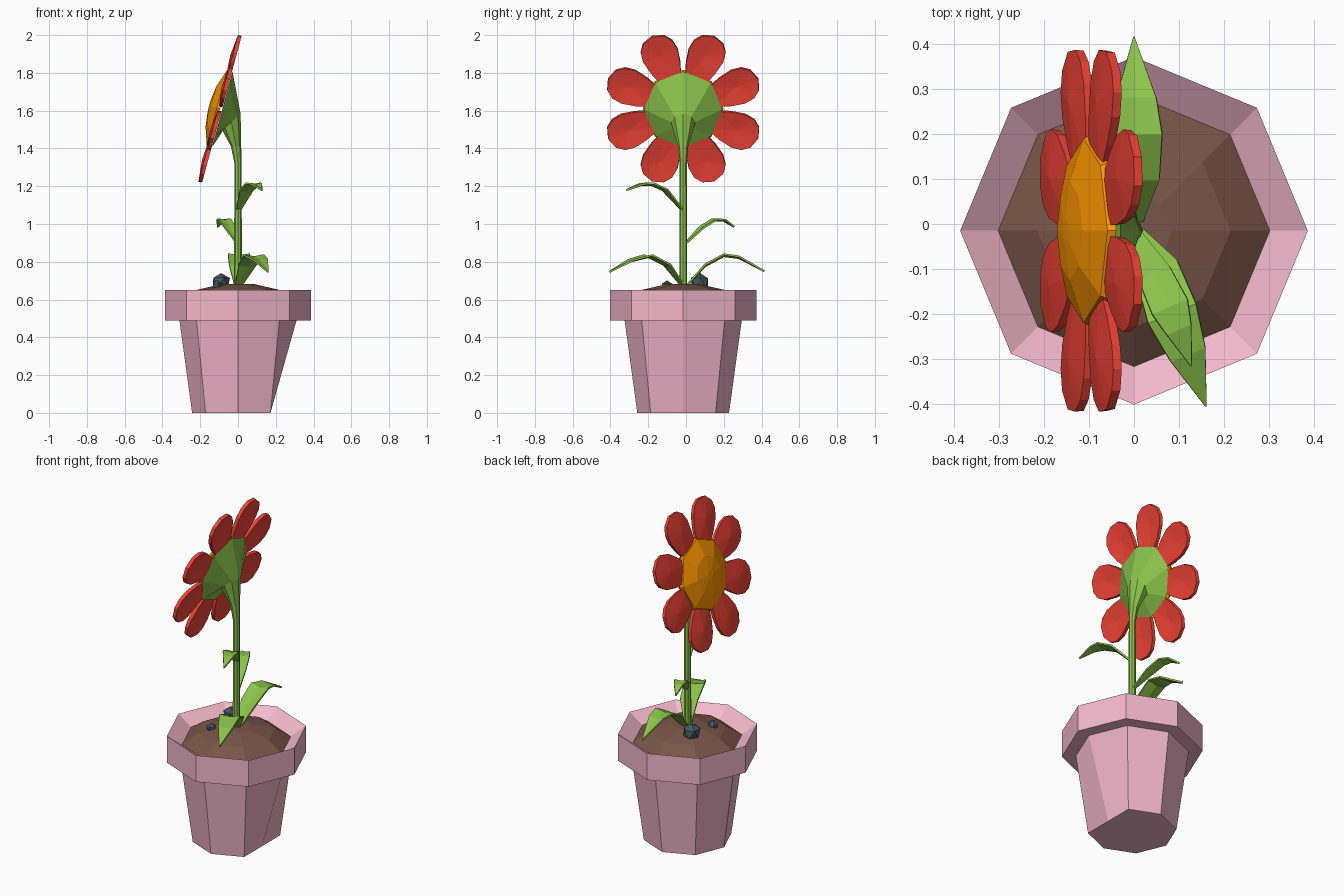
import bpy, bmesh, random
from math import cos, sin, pi, tau
from mathutils import Vector

if "Cube" in bpy.data.objects:
    bpy.data.objects.remove(bpy.data.objects["Cube"])

random.seed(4)
YC = -0.015                      # pot and stem axis


def mat(name, rgb):
    m = bpy.data.materials.new(name)
    m.diffuse_color = (*rgb, 1)
    m.use_nodes = True
    m.node_tree.nodes["Principled BSDF"].inputs["Base Color"].default_value = m.diffuse_color
    return m


PINK = mat("pink_clay", (0.90, 0.48, 0.60))
SOIL = mat("soil_brown", (0.19, 0.09, 0.065))
GREEN = mat("leaf_green", (0.26, 0.55, 0.07))
RED = mat("petal_red", (0.88, 0.056, 0.037))
GOLD = mat("centre_orange", (1.0, 0.31, 0.0))
STONE = mat("stone_grey", (0.06, 0.10, 0.13))


def make(name, verts, faces, material, thick=0):
    me = bpy.data.meshes.new(name)
    me.from_pydata([tuple(v) for v in verts], [], faces)
    bm = bmesh.new()
    bm.from_mesh(me)
    bmesh.ops.recalc_face_normals(bm, faces=bm.faces)
    bm.to_mesh(me)
    bm.free()
    me.materials.append(material)
    ob = bpy.data.objects.new(name, me)
    bpy.context.collection.objects.link(ob)
    if thick:
        s = ob.modifiers.new("thickness", "SOLIDIFY")
        s.thickness, s.offset = thick, 0
    return ob


def ring(c, r, n, u=Vector((1, 0, 0)), v=Vector((0, 1, 0))):
    return [Vector(c) + r * (cos(tau * i / n) * u + sin(tau * i / n) * v) for i in range(n)]


def loft(name, rings, material, start=False, end=False):
    n = len(rings[0])
    verts = [p for r in rings for p in r]
    faces = [(k * n + i, k * n + (i + 1) % n, (k + 1) * n + (i + 1) % n, (k + 1) * n + i)
             for k in range(len(rings) - 1) for i in range(n)]
    if start:
        faces.append(tuple(range(n)))
    if end:
        faces.append(tuple(range(len(verts) - n, len(verts))))
    return make(name, verts, faces, material)


# Pot: eight-sided, with one corner of the base cut flat
pot = [ring((0, YC, z), r, 8) for r, z in
       [(0.243, 0), (0.31, 0.49), (0.387, 0.49), (0.387, 0.65), (0.30, 0.59)]]
pot[0][0].x = 0.172
loft("pot", pot, PINK, start=True)

# Soil mound
loft("soil", [ring((0, YC, z), r, 8) for r, z in
              [(0.305, 0.59), (0.215, 0.652), (0.085, 0.682)]], SOIL, end=True)

# Stones half sunk in the soil
for name, loc, r in [("large_stone", (-0.09, 0.075, 0.69), 0.053),
                     ("small_stone", (-0.11, -0.10, 0.67), 0.03)]:
    bm = bmesh.new()
    bmesh.ops.create_icosphere(bm, subdivisions=1, radius=r)
    for v in bm.verts:
        v.co = v.co * random.uniform(0.88, 1.1) + Vector(loc)
    me = bpy.data.meshes.new(name)
    bm.to_mesh(me)
    bm.free()
    me.materials.append(STONE)
    bpy.context.collection.objects.link(bpy.data.objects.new(name, me))

# Flower frame: the head faces -x, tilted upward
C = Vector((-0.095, YC, 1.61))
U = Vector((0.26, 0, 0.965)).normalized()
V = Vector((0, 1, 0))
N = Vector((-0.965, 0, 0.26)).normalized()

# Stem, flaring into the cup behind the flower
U2 = Vector((0.75, 0, 0.66))
X = Vector((1, 0, 0))
loft("stem", [ring((0, YC, 0.64), 0.021, 8, X, V),
              ring((0, YC, 1.32), 0.019, 8, X, V),
              ring((-0.01, YC, 1.41), 0.027, 8, X, V),
              ring((-0.035, YC, 1.54), 0.065, 8, U2, V),
              ring(C - N * 0.012, 0.208, 8, U, V)], GREEN, start=True, end=True)

# Domed flower centre
loft("flower_centre", [ring(C + N * h, r, 8, U, V) for r, h in
                       [(0.214, 0.0), (0.205, 0.018), (0.11, 0.05), (0.025, 0.06)]],
     GOLD, start=True, end=True)

# Petals: half outline (distance from centre, half width), mirrored
half = [(0.15, 0.05), (0.24, 0.083), (0.315, 0.098), (0.37, 0.09), (0.41, 0.06)]
outline = half + [(0.43, 0)] + [(a, -p) for a, p in reversed(half)]
for k in range(8):
    t = pi / 8 + k * pi / 4
    d, e = cos(t) * U + sin(t) * V, -sin(t) * U + cos(t) * V
    pts = [C + d * a + e * p for a, p in outline] + [C + d * 0.31 + N * 0.012]
    m = len(outline)
    make(f"petal_{k + 1}", pts, [(i, (i + 1) % m, m) for i in range(m)], RED, 0.02)


# Leaves: arched folded blades following a centre line, pointed at the tip
def leaf(name, path, widths):
    side = (Vector(path[-1]) - Vector(path[0])).cross(Vector((0, 0, 1))).normalized()
    verts, faces = [], []
    for p, w in zip(path, widths):
        p = Vector(p)
        verts += [p + side * w, p - Vector((0, 0, 0.18 * w)), p - side * w]
    for k in range(len(path) - 1):
        for j in (0, 1):
            a = 3 * k + j
            faces.append((a, a + 1, a + 4, a + 3))
    make(name, verts, faces, GREEN, 0.01)


leaf("lower_leaf_front", [(0.0, -0.015, 0.67), (0.05, -0.10, 0.785), (0.085, -0.20, 0.835),
                          (0.12, -0.29, 0.81), (0.16, -0.405, 0.747)],
     [0.018, 0.05, 0.058, 0.042, 0.002])
leaf("lower_leaf_back", [(0.0, 0.0, 0.67), (0.005, 0.10, 0.785), (0.005, 0.20, 0.84),
                         (0.005, 0.28, 0.828), (0.0, 0.415, 0.75)],
     [0.018, 0.052, 0.058, 0.045, 0.002])
leaf("upper_leaf_front", [(0.0, -0.015, 1.07), (0.045, -0.11, 1.18), (0.08, -0.185, 1.215),
                          (0.10, -0.235, 1.212), (0.127, -0.315, 1.18)],
     [0.012, 0.038, 0.043, 0.03, 0.002])
leaf("upper_leaf_back", [(0.0, 0.0, 0.90), (-0.04, 0.08, 0.98), (-0.07, 0.15, 1.025),
                         (-0.09, 0.20, 1.022), (-0.11, 0.255, 0.985)],
     [0.01, 0.033, 0.036, 0.025, 0.002])
